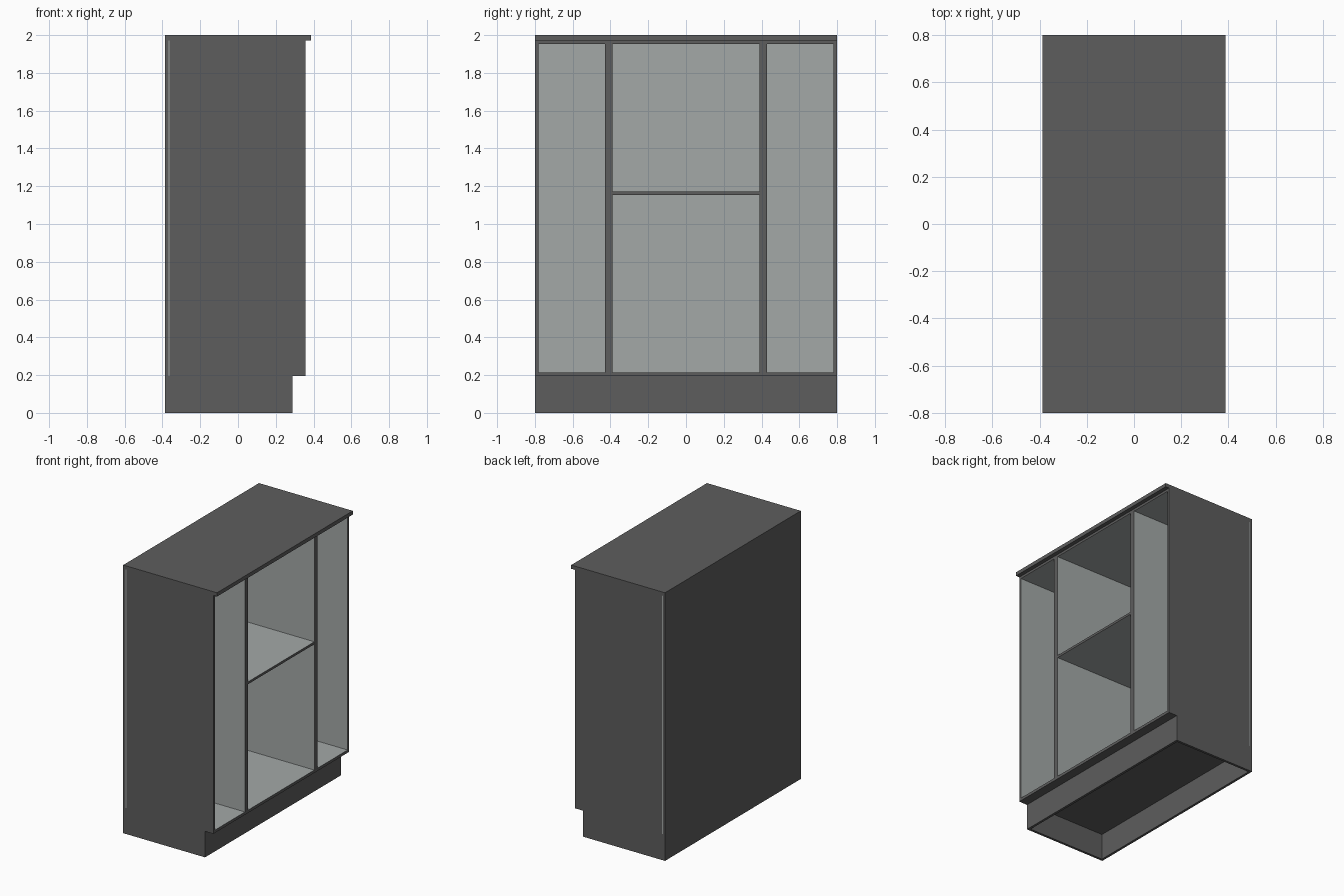
import bpy
import bmesh
from mathutils import Vector

if "Cube" in bpy.data.objects:
    bpy.data.objects.remove(bpy.data.objects["Cube"])


def material(name, color):
    m = bpy.data.materials.new(name)
    m.diffuse_color = color
    m.use_nodes = True
    m.node_tree.nodes["Principled BSDF"].inputs["Base Color"].default_value = m.diffuse_color
    return m


DARK = material("dark_board", (0.11, 0.11, 0.11, 1))
LIGHT = material("light_lining", (0.37, 0.395, 0.39, 1))


def board(name, x, y, z, light=()):
    """Box between x, y, z ranges; faces looking along a 'light' direction get the lining."""
    bm = bmesh.new()
    bmesh.ops.create_cube(bm, size=1)
    for v in bm.verts:
        v.co = [(r[0] + r[1]) / 2 + c * (r[1] - r[0]) for c, r in zip(v.co, (x, y, z))]
    bm.normal_update()
    for f in bm.faces:
        f.material_index = int(any(f.normal.dot(Vector(d)) > 0.9 for d in light))
    mesh = bpy.data.meshes.new(name)
    bm.to_mesh(mesh)
    bm.free()
    mesh.materials.append(DARK)
    mesh.materials.append(LIGHT)
    obj = bpy.data.objects.new(name, mesh)
    bpy.context.collection.objects.link(obj)
    return obj


T = 0.018                       # board thickness
BACK, INNER, FRONT = -0.387, -0.362, 0.357
W = 0.8                         # half width
Z0, Z1 = 0.194, 1.972           # carcass bottom and top
UP, DOWN, XP = (0, 0, 1), (0, 0, -1), (1, 0, 0)
ALL_SIDES = [(s * a, s * b, 0) for s in (1, -1) for a, b in ((1, 0), (0, 1))]

# Worktop with front overhang
board("top_slab", (BACK, 0.387), (-W, W), (Z1, 2.0))

# Back: dark outer sheet and thin light lining
board("back_panel", (BACK, -0.369), (-W, W), (Z0, Z1))
board("back_lining", (-0.369, INNER), (-W, W), (Z0, Z1), ALL_SIDES)

# Carcass floor and ceiling
board("floor_panel", (INNER, FRONT), (-W + T, W - T), (Z0, Z0 + 0.021), [UP])
board("ceiling_panel", (INNER, FRONT), (-W + T, W - T), (Z1 - T, Z1), [DOWN])

# Outer sides and dividers, left and right
for side, s in (("left", -1), ("right", 1)):
    board(f"{side}_side", (INNER, FRONT), sorted((s * W, s * (W - T))),
          (Z0, Z1), [(0, -s, 0)])
    board(f"{side}_divider", (INNER, FRONT), sorted((s * 0.39, s * 0.428)),
          (Z0 + 0.021, Z1 - T), [(0, 1, 0), (0, -1, 0)])

# Middle shelf
board("shelf", (INNER, FRONT), (-0.39, 0.39), (1.154, 1.172), [UP, DOWN])

# Recessed hollow plinth
board("plinth_front", (0.288 - T, 0.288), (-W, W), (0, Z0))
board("plinth_back", (BACK, BACK + T), (-W, W), (0, Z0))
for side, s in (("left", -1), ("right", 1)):
    board(f"plinth_{side}", (BACK + T, 0.288 - T), sorted((s * W, s * (W - T))), (0, Z0))
